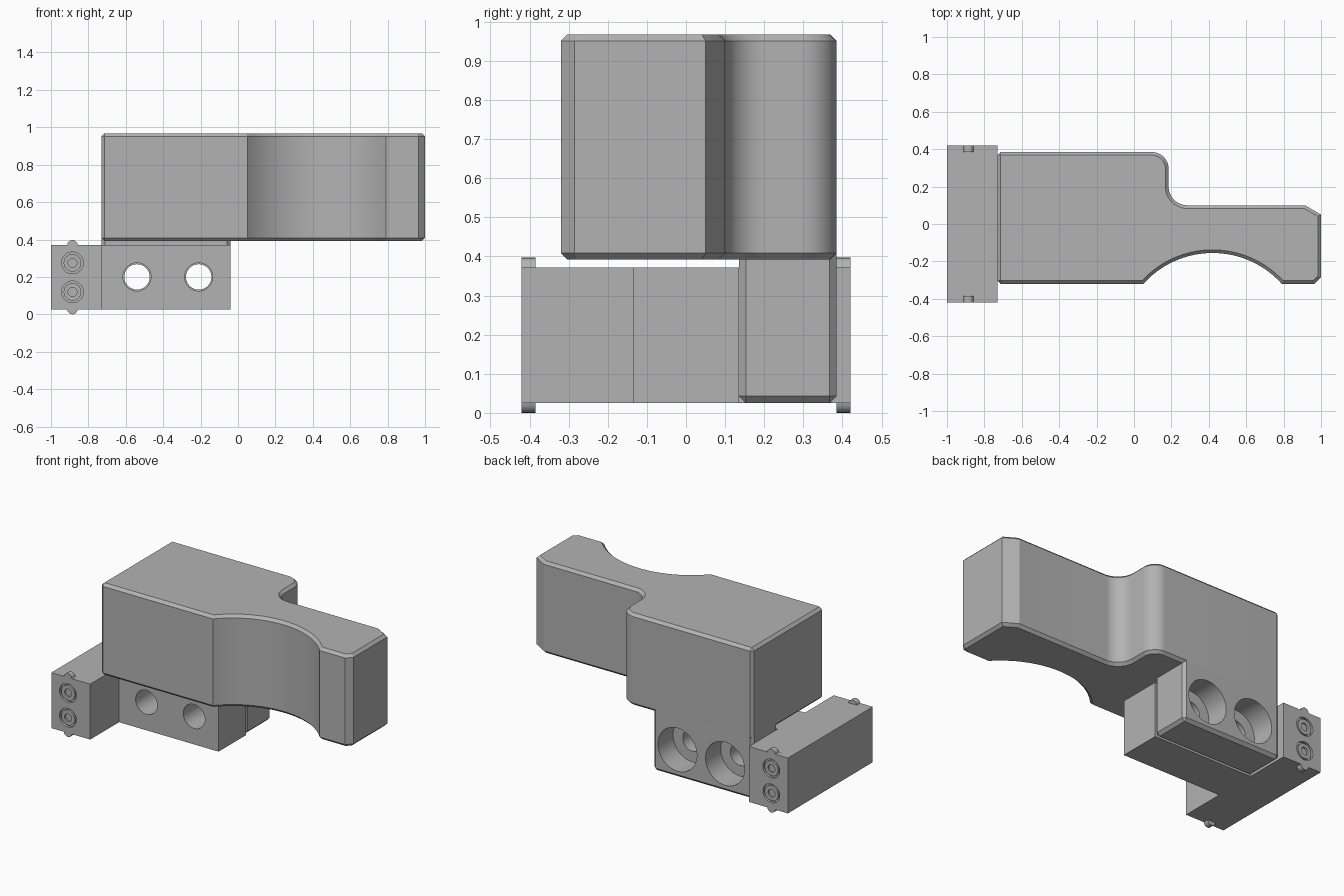
import bpy, bmesh
from math import cos, sin, pi, radians, atan2, hypot
from mathutils import Vector

if "Cube" in bpy.data.objects:
    bpy.data.objects.remove(bpy.data.objects["Cube"], do_unlink=True)

grey = bpy.data.materials.new("machined grey")
grey.use_nodes = True
colour = (0.45, 0.45, 0.45, 1)
grey.diffuse_color = colour
grey.node_tree.nodes["Principled BSDF"].inputs["Base Color"].default_value = colour


def arc(cx, cy, r, start, end, n=12):
    angles = [radians(start + (end - start) * i / n) for i in range(n + 1)]
    return [(cx + r * cos(a), cy + r * sin(a)) for a in angles]


def prism(name, outline, lo, hi, axis="z"):
    """Extrude an outline along z, or an x-z outline along y."""
    bm = bmesh.new()
    place = (lambda a, b: (a, b, lo)) if axis == "z" else (lambda a, b: (a, lo, b))
    face = bm.faces.new([bm.verts.new(place(*p)) for p in outline])
    move = Vector((0, 0, hi - lo)) if axis == "z" else Vector((0, hi - lo, 0))
    ext = bmesh.ops.extrude_face_region(bm, geom=[face])["geom"]
    bmesh.ops.translate(bm, vec=move, verts=[v for v in ext if isinstance(v, bmesh.types.BMVert)])
    bmesh.ops.recalc_face_normals(bm, faces=bm.faces)
    mesh = bpy.data.meshes.new(name)
    bm.to_mesh(mesh)
    bm.free()
    obj = bpy.data.objects.new(name, mesh)
    mesh.materials.append(grey)
    bpy.context.collection.objects.link(obj)
    return obj


def rod(name, x, z, r, y0, y1):
    return prism(name, arc(x, z, r, 0, 352.5, 47), y0, y1, "y")


def select(obj):
    bpy.ops.object.select_all(action="DESELECT")
    obj.select_set(True)
    bpy.context.view_layer.objects.active = obj


def chamfer(obj, width):
    mod = obj.modifiers.new("chamfer", "BEVEL")
    mod.width, mod.segments = width, 1
    mod.limit_method, mod.angle_limit = "ANGLE", radians(60)
    select(obj)
    bpy.ops.object.modifier_apply(modifier=mod.name)


def cut(obj, cutter):
    cutter.hide_render = True
    mod = obj.modifiers.new("cut", "BOOLEAN")
    mod.operation, mod.solver, mod.object = "DIFFERENCE", "EXACT", cutter
    select(obj)
    bpy.ops.object.modifier_apply(modifier=mod.name)
    bpy.data.objects.remove(cutter, do_unlink=True)


def smooth(obj):
    select(obj)
    bpy.ops.object.shade_smooth_by_angle(angle=radians(25))


# Upper body: stepped back edge and a scooped front edge
half, sag = 0.37, 0.165
r = (half ** 2 + sag ** 2) / (2 * sag)
cy = -0.32 + sag - r
tilt = 90 - atan2(-0.32 - cy, half) * 180 / pi
outline = [(-0.73, -0.32)]
outline += arc(0.42, cy, r, 90 + tilt, 90 - tilt, 32)
outline += [(0.965, -0.32), (1, -0.285), (1, 0.05), (0.915, 0.1)]
outline += arc(0.285, 0.2, 0.1, 270, 180)
outline += arc(0.095, 0.295, 0.09, 0, 90)
outline += [(-0.73, 0.385)]
body = prism("upper_body", outline, 0.392, 0.968)
chamfer(body, 0.017)
smooth(body)

# Lower clamp block hanging from the body
x0, x1, y0, y1 = -0.73, -0.04, 0.135, 0.385
block = prism("clamp_block", [(x0, y0), (x1, y0), (x1, y1), (x0, y1)], 0.025, 0.45)
chamfer(block, 0.018)

# Tee-shaped jaw with shallow slots for the end plates
side = [(-0.73, -0.135), (-0.73, -0.42), (-0.805, -0.42), (-0.805, -0.385),
        (-0.965, -0.385), (-0.965, -0.42), (-1, -0.42)]
tee = [(-0.04, 0.135), (-0.04, -0.135)][1:] + side
tee = tee[::1] + [(x, -y) for x, y in reversed(tee)]
jaw = prism("tee_jaw", tee, 0.025, 0.372)

# Bolt holes through the arm and counterbored block
for x in (-0.54, -0.21):
    cut(jaw, rod("cutter", x, 0.2, 0.075, -0.3, 0.3))
    cut(block, rod("cutter", x, 0.2, 0.068, 0.0, 0.5))
    cut(block, rod("cutter", x, 0.2, 0.135, 0.235, 0.5))
smooth(jaw)
smooth(block)

# End plates with rounded tabs, each held by two socket screws
px = -0.885
plate_outline = [(-0.805, 0.025), (-0.805, 0.372)] + arc(px, 0.369, 0.028, 6, 174, 10)
plate_outline += [(-0.965, 0.372), (-0.965, 0.025)] + arc(px, 0.028, 0.028, 186, 354, 10)
for label, s in (("front", -1), ("back", 1)):
    plate = prism(label + "_plate", plate_outline, s * 0.385, s * 0.42, "y")
    for i, z in enumerate((0.12, 0.275)):
        cut(plate, rod("cutter", px, z, 0.058, s * 0.405, s * 0.45))
        screw = rod(f"{label}_screw_{i + 1}", px, z, 0.047, s * 0.4, s * 0.418)
        cut(screw, rod("cutter", px, z, 0.024, s * 0.407, s * 0.45))
        smooth(screw)
    smooth(plate)
